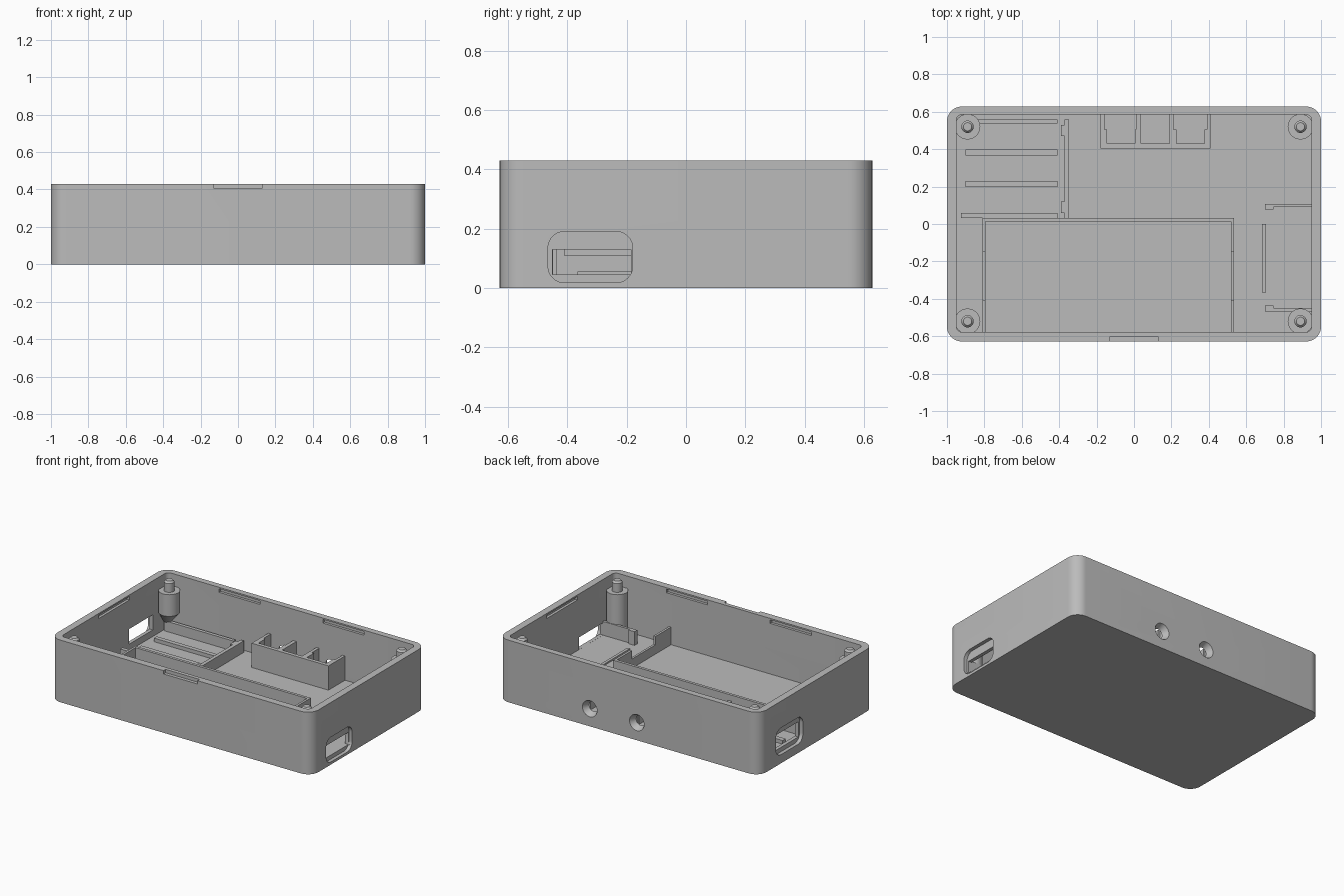
import bpy, bmesh, math
from mathutils import Vector, Matrix

old = bpy.data.objects.get("Cube")
if old:
    bpy.data.objects.remove(old, do_unlink=True)

# Single grey plastic
grey = bpy.data.materials.new("grey plastic")
grey.use_nodes = True
tone = (0.5, 0.5, 0.5, 1)
grey.diffuse_color = tone
grey.node_tree.nodes["Principled BSDF"].inputs["Base Color"].default_value = tone

FLOOR = 0.045
HEIGHT = 0.43


def make(name, bm):
    bmesh.ops.recalc_face_normals(bm, faces=bm.faces)
    mesh = bpy.data.meshes.new(name)
    bm.to_mesh(mesh)
    bm.free()
    mesh.materials.append(grey)
    ob = bpy.data.objects.new(name, mesh)
    bpy.context.scene.collection.objects.link(ob)
    return ob


def smooth(ob):
    bpy.ops.object.select_all(action='DESELECT')
    ob.select_set(True)
    bpy.context.view_layer.objects.active = ob
    bpy.ops.object.shade_smooth_by_angle(angle=math.radians(30))


def add_box(bm, x, y, z):
    mat = Matrix.Translation(((x[0] + x[1]) / 2, (y[0] + y[1]) / 2, (z[0] + z[1]) / 2))
    mat = mat @ Matrix.Diagonal((x[1] - x[0], y[1] - y[0], z[1] - z[0], 1))
    bmesh.ops.create_cube(bm, size=1, matrix=mat)


def boxes(name, *specs):
    bm = bmesh.new()
    for spec in specs:
        add_box(bm, *spec)
    return make(name, bm)


def rounded_prism(name, u, v, w, r, axis='z', steps=10):
    """Rounded rectangle u by v, extruded over w along the axis."""
    bm = bmesh.new()
    ring = []
    corners = [(u[1] - r, v[1] - r), (u[0] + r, v[1] - r), (u[0] + r, v[0] + r), (u[1] - r, v[0] + r)]
    for q, (cu, cv) in enumerate(corners):
        for i in range(steps + 1):
            a = math.pi / 2 * (q + i / steps)
            p = (cu + r * math.cos(a), cv + r * math.sin(a), w[0])
            ring.append(bm.verts.new(p if axis == 'z' else (p[2], p[0], p[1])))
    face = bm.faces.new(ring)
    out = bmesh.ops.extrude_face_region(bm, geom=[face])
    d = w[1] - w[0]
    move = Vector((0, 0, d)) if axis == 'z' else Vector((d, 0, 0))
    bmesh.ops.translate(bm, vec=move, verts=[g for g in out['geom'] if isinstance(g, bmesh.types.BMVert)])
    return make(name, bm)


def lathe(name, profile, center, segments=32):
    """Solid of revolution about z from (radius, height) points."""
    bm = bmesh.new()
    rings = []
    for r, z in profile:
        rings.append([bm.verts.new((center[0] + r * math.cos(i * math.tau / segments),
                                    center[1] + r * math.sin(i * math.tau / segments), z))
                      for i in range(segments)])
    for low, high in zip(rings, rings[1:]):
        for i in range(segments):
            j = (i + 1) % segments
            bm.faces.new((low[i], low[j], high[j], high[i]))
    bm.faces.new(rings[0])
    bm.faces.new(rings[-1])
    return make(name, bm)


# Outer shell, to be hollowed
shell = rounded_prism("case_shell", (-1, 1), (-0.628, 0.628), (0, HEIGHT), 0.08)
cutters = [rounded_prism("cavity", (-0.95, 0.95), (-0.578, 0.585), (FLOOR, 0.6), 0.03)]

# Side ports: rounded outer recess and a smaller opening behind it
cutters += [
    rounded_prism("right_recess", (-0.465, -0.18), (0.018, 0.19), (0.975, 1.1), 0.055, 'x'),
    boxes("right_port", ((0.9, 0.99), (-0.45, -0.185), (0.0455, 0.13))),
    rounded_prism("left_recess", (0.15, 0.445), (0.06, 0.245), (-1.1, -0.975), 0.055, 'x'),
    boxes("left_port", ((-0.99, -0.9), (0.165, 0.425), (0.09, 0.195))),
]

# Tapered round holes in the back wall
for x in (-0.063, 0.297):
    bm = bmesh.new()
    mat = Matrix.Translation((x, 0.606, 0.122)) @ Matrix.Rotation(-math.pi / 2, 4, 'X')
    bmesh.ops.create_cone(bm, cap_ends=True, segments=32, radius1=0.03, radius2=0.06, depth=0.06, matrix=mat)
    cutters.append(make("back_hole", bm))

# Lid catch slots inside the walls, and the pry notch at the front
SLOT = (0.395, 0.42)
for side in (-1, 1):
    xs = sorted((side * 0.24, side * 0.555))
    cutters.append(boxes("long_slots", (xs, (0.57, 0.603), SLOT), (xs, (-0.596, -0.56), SLOT)))
    cutters.append(boxes("end_slot", (sorted((side * 0.93, side * 0.968)), (-0.17, 0.17), SLOT)))
cutters.append(boxes("pry_notch", ((-0.13, 0.13), (-0.7, -0.605), (0.407, 0.5))))

for c in cutters:
    c.hide_render = True
    mod = shell.modifiers.new(c.name, 'BOOLEAN')
    mod.operation = 'DIFFERENCE'
    mod.solver = 'EXACT'
    mod.object = c
bpy.context.view_layer.update()
baked = bpy.data.meshes.new_from_object(shell.evaluated_get(bpy.context.evaluated_depsgraph_get()))
shell.modifiers.clear()
shell.data = baked
for c in cutters:
    bpy.data.objects.remove(c, do_unlink=True)
smooth(shell)

# Corner posts with locating pins
BASE = FLOOR - 0.01
for x in (-0.89, 0.89):
    for y in (-0.52, 0.52):
        leaning = x < 0 and y > 0
        foot = 0.195 if leaning else BASE
        post = lathe("corner_post", [(0.068, foot), (0.068, 0.345), (0.033, 0.345),
                                     (0.033, 0.405), (0.022, 0.418)], (x, y))
        smooth(post)
        if leaning:
            # Overhanging post carried by a taper into the corner
            taper = lathe("post_taper", [(0.01, 0.07), (0.068, foot)], (x, y))
            for v in taper.data.vertices:
                if v.co.z < 0.1:
                    v.co.x -= 0.06
                    v.co.y += 0.06
            smooth(taper)

# Board supports on the left
boxes("board_ribs",
      ((-0.94, -0.41), (0.536, 0.56), (BASE, 0.115)),
      ((-0.9, -0.41), (0.366, 0.397), (BASE, 0.07)),
      ((-0.9, -0.41), (0.197, 0.23), (BASE, 0.07)),
      ((-0.925, -0.41), (0.033, 0.06), (BASE, 0.115)))
boxes("board_stop",
      ((-0.372, -0.347), (0.03, 0.56), (BASE, 0.125)),
      ((-0.39, -0.37), (0.47, 0.53), (BASE, 0.125)),
      ((-0.39, -0.37), (0.06, 0.12), (BASE, 0.125)))

# Battery tray: long wall and two end walls with a dip
tray = [((-0.81, 0.535), (0.013, 0.033), (BASE, 0.167))]
for x in ((-0.81, -0.794), (0.519, 0.535)):
    tray += [(x, (-0.58, -0.41), (BASE, 0.167)),
             (x, (-0.41, -0.15), (BASE, 0.109)),
             (x, (-0.15, 0.02), (BASE, 0.167))]
boxes("battery_tray", *tray)

# Holder behind the back holes
TOP = (BASE, 0.213)
boxes("button_holder",
      ((-0.178, 0.41), (0.404, 0.43), TOP),
      ((-0.178, -0.158), (0.42, 0.59), TOP),
      ((0.012, 0.037), (0.42, 0.59), TOP),
      ((0.19, 0.212), (0.42, 0.59), TOP),
      ((0.39, 0.41), (0.42, 0.59), TOP))
for cx in (-0.07, 0.302):
    boxes("holder_lips", *[(sorted((cx + s * 0.075, cx + s * 0.092)), (0.43, 0.505), TOP) for s in (-1, 1)])

# Charger board rails and low stop on the right
boxes("charger_rails",
      ((0.7, 0.96), (0.09, 0.108), (BASE, 0.14)),
      ((0.7, 0.745), (0.078, 0.092), (BASE, 0.14)),
      ((0.7, 0.96), (-0.467, -0.449), (BASE, 0.14)),
      ((0.7, 0.745), (-0.451, -0.437), (BASE, 0.14)),
      ((0.685, 0.705), (-0.365, 0.0), (BASE, 0.055)))
